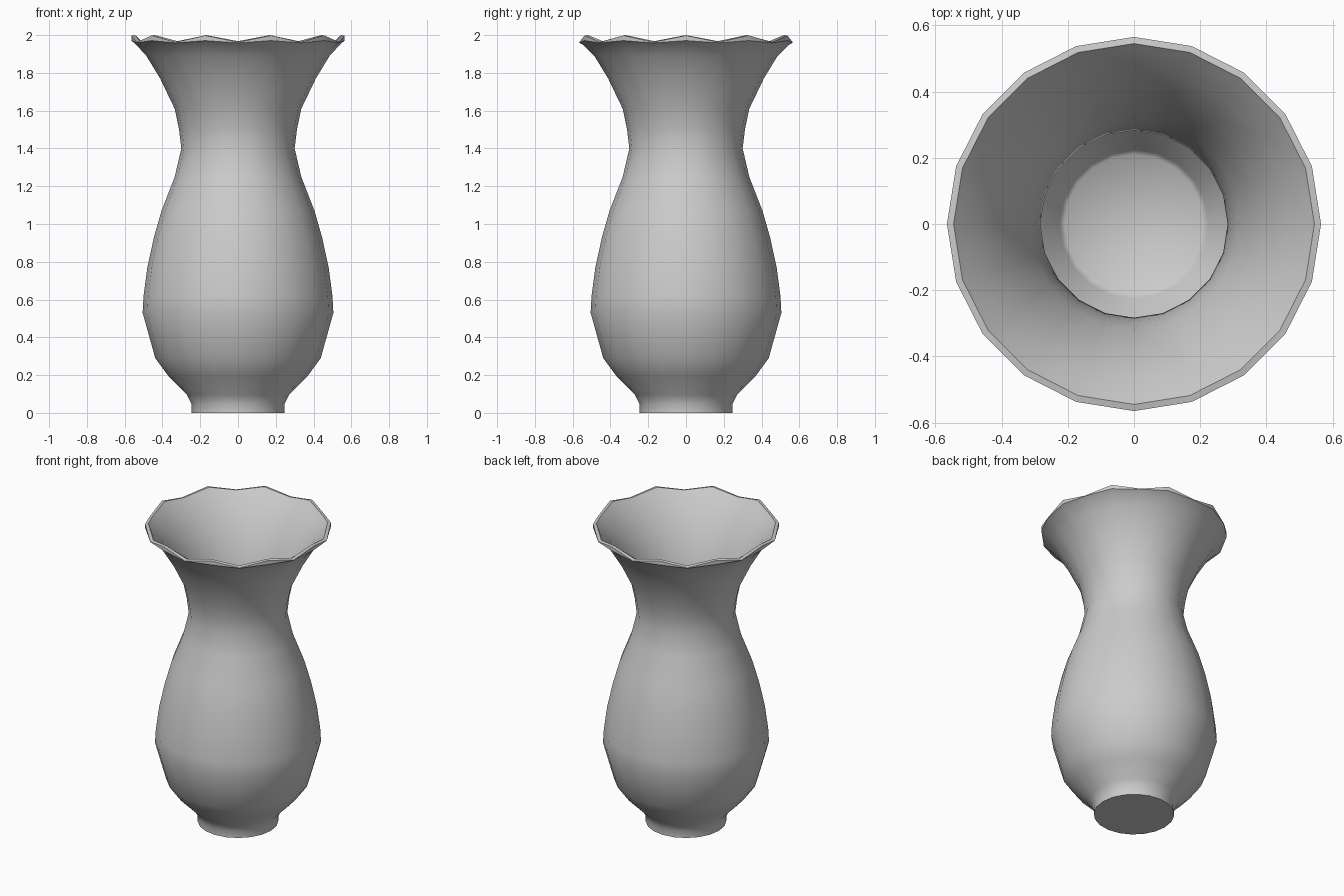
import bpy, bmesh, math

if "Cube" in bpy.data.objects:
    bpy.data.objects.remove(bpy.data.objects["Cube"])

SIDES = 20
# (radius, height, rim wave) up the outside, over the lip, down the inside
outer = [(.245, 0, 0), (.245, .045, 0), (.27, .095, 0), (.365, .19, 0), (.438, .29, 0),
         (.505, .53, 0), (.5, .62, 0), (.48, .77, 0), (.445, .93, 0), (.405, 1.07, 0),
         (.335, 1.25, 0), (.3, 1.4, 0), (.312, 1.5, 0), (.335, 1.61, 0), (.412, 1.77, 0),
         (.485, 1.89, 0), (.545, 1.952, .003), (.565, 1.965, .006)]
lip = [(.565, 1.98, .018), (.545, 1.984, .016), (.53, 1.967, .006)]
inner = [(r - .017, z + (.01 if z > 1.5 else 0), 0) for r, z, w in reversed(outer[2:16])]
inner += [(.225, .04, 0), (.21, .025, 0)]

# Vase: lathed profile with an alternating wavy rim
bm = bmesh.new()
rings = []
for r, z, w in outer + lip + inner:
    rings.append([bm.verts.new((r * math.cos(i * math.tau / SIDES),
                                r * math.sin(i * math.tau / SIDES),
                                z + w * (-1) ** i)) for i in range(SIDES)])
for a, b in zip(rings, rings[1:]):
    for i in range(SIDES):
        j = (i + 1) % SIDES
        bm.faces.new((a[i], a[j], b[j], b[i]))
# Foot underside and inside floor
bm.faces.new(rings[0][::-1])
bm.faces.new(rings[-1])

mesh = bpy.data.meshes.new("vase")
bm.to_mesh(mesh)
bm.free()
vase = bpy.data.objects.new("vase", mesh)
bpy.context.collection.objects.link(vase)
bpy.context.view_layer.objects.active = vase
vase.select_set(True)
bpy.ops.object.shade_smooth_by_angle(angle=math.radians(50))
